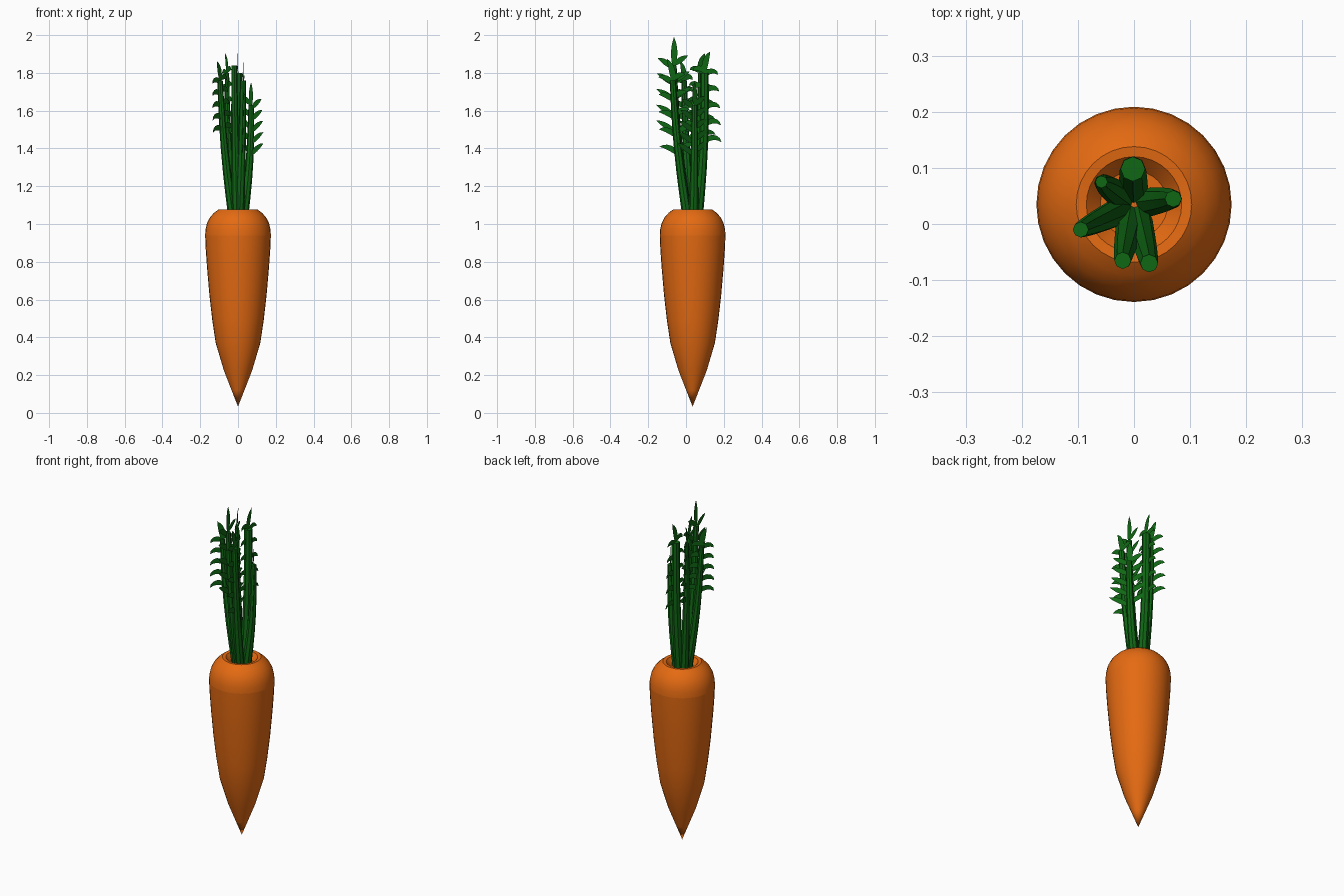
import bpy, bmesh, math
from mathutils import Vector

if "Cube" in bpy.data.objects:
    bpy.data.objects.remove(bpy.data.objects["Cube"])

CX, CY = 0.0, 0.035  # root axis


def material(name, rgb):
    m = bpy.data.materials.new(name)
    m.diffuse_color = (*rgb, 1)
    m.use_nodes = True
    m.node_tree.nodes["Principled BSDF"].inputs["Base Color"].default_value = m.diffuse_color
    return m


ORANGE = material("carrot orange", (0.78, 0.145, 0.006))
GREEN = material("leaf green", (0.005, 0.135, 0.007))


def finish(bm, name, mat, angle=40):
    me = bpy.data.meshes.new(name)
    bm.to_mesh(me)
    bm.free()
    ob = bpy.data.objects.new(name, me)
    bpy.context.collection.objects.link(ob)
    me.materials.append(mat)
    bpy.ops.object.select_all(action='DESELECT')
    ob.select_set(True)
    bpy.context.view_layer.objects.active = ob
    bpy.ops.object.shade_smooth_by_angle(angle=math.radians(angle))
    return ob


def lathe(name, profile, n=32):
    bm = bmesh.new()
    vs = [bm.verts.new((CX + r, CY, z)) for r, z in profile]
    es = [bm.edges.new(p) for p in zip(vs, vs[1:])]
    bmesh.ops.spin(bm, geom=vs + es, cent=(CX, CY, 0), axis=(0, 0, 1),
                   angle=math.tau, steps=n, use_merge=False)
    bmesh.ops.remove_doubles(bm, verts=bm.verts, dist=1e-4)
    bmesh.ops.recalc_face_normals(bm, faces=bm.faces)
    return finish(bm, name, ORANGE)


# Tapered root, and rounded crown with a dimple, as one surface each
lathe("carrot_root", [(0, 0.033), (0.034, 0.12), (0.075, 0.225), (0.118, 0.37),
                      (0.136, 0.49), (0.151, 0.62), (0.164, 0.77),
                      (0.171, 0.87), (0.174, 0.94)])
# faces of the crown point upward (open lower rim)
crown = lathe("carrot_crown", [(0.174, 0.94), (0.172, 0.97), (0.164, 1.005),
                               (0.148, 1.036), (0.126, 1.06), (0.103, 1.077),
                               (0.085, 1.075), (0.072, 1.06), (0.06, 1.045), (0, 1.04)])
if sum(p.normal.z for p in crown.data.polygons) < 0:
    crown.data.flip_normals()


def stem(name, path, r0, r1, n=8):
    """Ribbed stalk: rings along the path, closed at the tip."""
    bm = bmesh.new()
    rings = []
    for i, p in enumerate(path):
        r = r0 + (r1 - r0) * i / (len(path) - 1)
        rings.append([bm.verts.new(p + Vector((math.cos(a), math.sin(a), 0)) * r)
                      for a in (math.tau * k / n for k in range(n))])
    for a, b in zip(rings, rings[1:]):
        for k in range(n):
            bm.faces.new((a[k], a[(k + 1) % n], b[(k + 1) % n], b[k]))
    bm.faces.new(rings[0][::-1])
    bm.faces.new(rings[-1])
    finish(bm, name, GREEN)


def leaflet(bm, base, d, length, elev, droop, width):
    """Flat pointed leaf in the vertical plane along d, arching by droop."""
    up = Vector((0, 0, 1))
    p, steps, left, right = base.copy(), 6, [], []
    for i in range(steps + 1):
        t = i / steps
        a = elev - droop * t
        tan = d * math.cos(a) + up * math.sin(a)
        nor = up * math.cos(a) - d * math.sin(a)
        w = width * math.sin(math.pi * min(1, 0.06 + 0.94 * t)) ** 0.8 if i < steps else 0
        left.append(bm.verts.new(p + nor * w))
        right.append(bm.verts.new(p - nor * w))
        p += tan * length / steps
    for i in range(steps):
        bm.faces.new((left[i], right[i], right[i + 1], left[i + 1]))


# name, tip x, tip y, stalk top z, end radius, plane direction,
# leaf start z, leaf length, elevation, droop, top leaf length
FRONDS = [
    ("front_left", -0.02, -0.065, 1.84, 0.015, (0, -1), 1.47, 0.14, 0.75, 0.35, 0.16),
    ("front_right", 0.027, -0.07, 1.76, 0.016, (0.1, -1), 1.36, 0.12, 0.95, 1.2, 0.13),
    ("back", -0.002, 0.098, 1.80, 0.022, (0.05, 1), 1.42, 0.12, 1.1, 2.3, 0.13),
    ("left", -0.095, -0.01, 1.76, 0.014, (-0.62, -0.78), 1.48, 0.11, 1.0, 2.3, 0.12),
    ("right", 0.07, 0.045, 1.63, 0.015, (0.62, -0.78), 1.36, 0.135, 0.65, 0.3, 0.13),
    ("back_left", -0.058, 0.075, 1.80, 0.011, (-0.38, 0.92), 1.45, 0.11, 1.0, 1.8, 0.12),
]

for name, x, y, top, r1, d, z0, length, elev, droop, tip_len in FRONDS:
    c = Vector((CX, CY, 1.03))
    tip = Vector((x, y, top))
    out = Vector((x - CX, y - CY, 0)).normalized()
    base = c + out * 0.028
    bow = lambda t: base.lerp(tip, t) + out * 0.012 * math.sin(math.pi * t)
    stem(name + "_stem", [bow(i / 6) for i in range(7)], 0.026, r1)

    d = Vector((d[0], d[1], 0)).normalized()
    bm = bmesh.new()
    rows = 5
    for i in range(rows):
        z = z0 + (top - 0.02 - z0) * i / (rows - 1)
        p = bow((z - base.z) / (top - base.z))
        k = 1 - 0.06 * i
        for s in (1, -1):
            # leaves facing the middle of the bunch stay shorter
            inner = 0.85 if (d * s).dot(out) < -0.3 else 1.0
            leaflet(bm, p + Vector((0, 0, 0.02 * (s < 0))), d * s,
                    length * k * inner, elev, droop, 0.015)
    # end leaf
    leaflet(bm, tip - Vector((0, 0, 0.01)), d, tip_len, math.pi / 2 + 0.05,
            0.1 if droop < 1 else 0.7, 0.017)
    finish(bm, name + "_leaves", GREEN)
